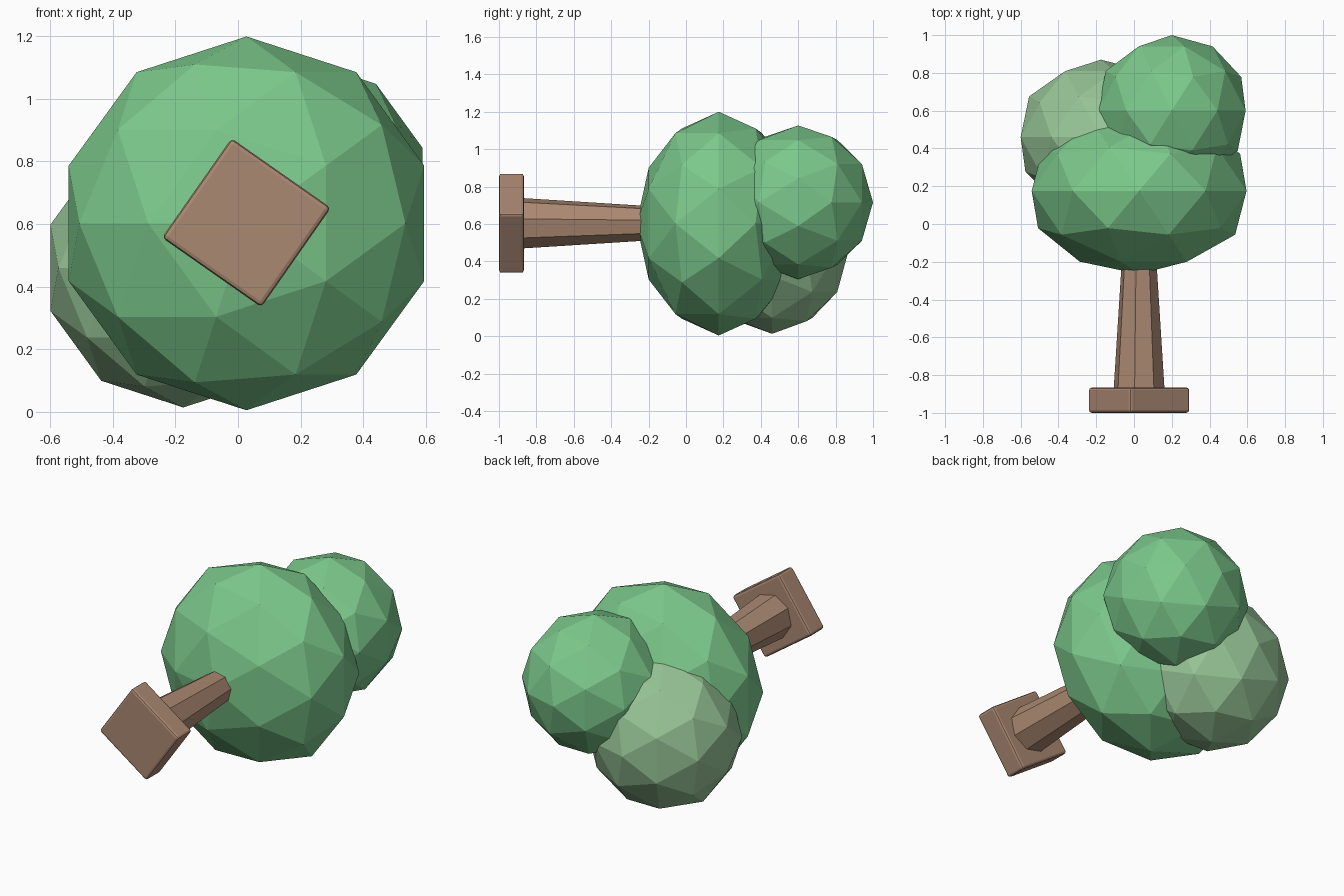
import bpy
from math import radians
from mathutils import Matrix

default_cube = bpy.data.objects.get("Cube")
if default_cube:
    bpy.data.objects.remove(default_cube, do_unlink=True)


def material(name, rgb):
    mat = bpy.data.materials.new(name)
    mat.use_nodes = True
    mat.diffuse_color = (*rgb, 1)
    bsdf = next(n for n in mat.node_tree.nodes if n.type == "BSDF_PRINCIPLED")
    bsdf.inputs["Base Color"].default_value = (*rgb, 1)
    bsdf.inputs["Roughness"].default_value = 0.8
    return mat


leaf_green = material("leaf green", (0.20, 0.58, 0.26))
pale_green = material("pale green", (0.31, 0.56, 0.31))
bark_brown = material("bark brown", (0.41, 0.25, 0.17))

# The tree lies on its side: its growing direction points to +y
LAY_DOWN = Matrix.Rotation(radians(-90), 4, "X")


def finish(name, mat, centre, turn=0, scale=(1, 1, 1)):
    """Name, turn, lay down and place the primitive just added."""
    obj = bpy.context.object
    obj.name = obj.data.name = name
    spin = Matrix.Rotation(radians(turn), 4, "Z")
    obj.data.transform(LAY_DOWN @ spin @ Matrix.Diagonal((*scale, 1)))
    obj.location = centre
    obj.data.materials.append(mat)
    return obj


def foliage(name, mat, centre, radius, height):
    bpy.ops.mesh.primitive_ico_sphere_add(subdivisions=2, radius=1)
    return finish(name, mat, centre, scale=(radius, radius, height))


# Foliage clumps, slightly flattened along the trunk
foliage("main_foliage", leaf_green, (0.027, 0.175, 0.602), 0.598, 0.44)
foliage("upper_foliage", leaf_green, (0.2, 0.6, 0.716), 0.411, 0.4)
foliage("side_foliage", pale_green, (-0.175, 0.46, 0.46), 0.447, 0.41)

# Tapered eight-sided trunk, running into the foliage
bpy.ops.mesh.primitive_cone_add(vertices=8, radius1=0.137, radius2=0.087, depth=0.78)
finish("trunk", bark_brown, (0.027, -0.49, 0.604), turn=-10)

# Square foot with softened edges
bpy.ops.mesh.primitive_cube_add(size=1)
foot = finish("trunk_foot", bark_brown, (0.027, -0.933, 0.604), turn=35,
              scale=(0.388, 0.388, 0.134))
bevel = foot.modifiers.new("soft_edges", "BEVEL")
bevel.width = 0.014
bevel.segments = 2
